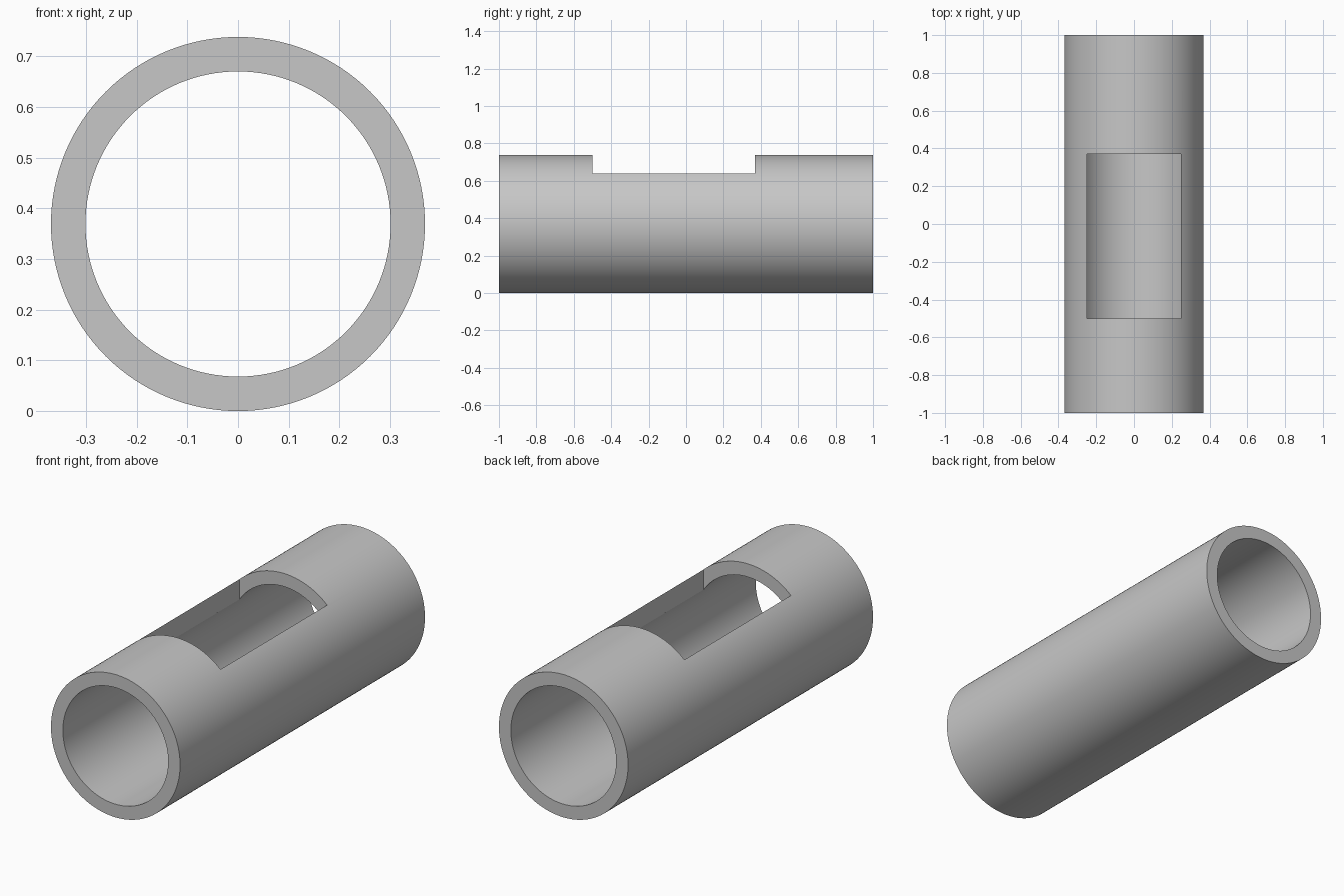
import bpy
import bmesh
import math
from mathutils import Matrix

OUTER, INNER, LENGTH, SEGMENTS = 0.369, 0.301, 2.0, 128
WINDOW_HALF_WIDTH, WINDOW_FRONT, WINDOW_BACK = 0.25, -0.5, 0.37

cube = bpy.data.objects.get("Cube")
if cube:
    bpy.data.objects.remove(cube, do_unlink=True)

# Plain grey material
grey = bpy.data.materials.new("plain_grey")
grey.use_nodes = True
colour = (0.57, 0.57, 0.57, 1)
grey.diffuse_color = colour
grey.node_tree.nodes["Principled BSDF"].inputs["Base Color"].default_value = colour


def make_object(name, bm):
    bmesh.ops.recalc_face_normals(bm, faces=bm.faces)
    mesh = bpy.data.meshes.new(name)
    bm.to_mesh(mesh)
    bm.free()
    mesh.materials.append(grey)
    obj = bpy.data.objects.new(name, mesh)
    bpy.context.collection.objects.link(obj)
    return obj


# Tube: a rectangular wall section revolved around the lengthwise axis
bm = bmesh.new()
half = LENGTH / 2
section = [(INNER, -half), (OUTER, -half), (OUTER, half), (INNER, half)]
rings = []
for i in range(SEGMENTS):
    a = math.tau * i / SEGMENTS
    rings.append([bm.verts.new((r * math.cos(a), y, OUTER + r * math.sin(a)))
                  for r, y in section])
for i, ring in enumerate(rings):
    following = rings[(i + 1) % SEGMENTS]
    for j in range(len(section)):
        k = (j + 1) % len(section)
        bm.faces.new((ring[j], ring[k], following[k], following[j]))
tube = make_object("tube", bm)

# Cutter for the window through the top wall
bm = bmesh.new()
size = (2 * WINDOW_HALF_WIDTH, WINDOW_BACK - WINDOW_FRONT, 1, 1)
centre = (0, (WINDOW_FRONT + WINDOW_BACK) / 2, OUTER + 0.5)
bmesh.ops.create_cube(bm, size=1,
                      matrix=Matrix.Translation(centre) @ Matrix.Diagonal(size))
cutter = make_object("window_cutter", bm)

# Cut the window, then drop the cutter
cut = tube.modifiers.new("window", 'BOOLEAN')
cut.operation = 'DIFFERENCE'
cut.solver = 'EXACT'
cut.object = cutter
bpy.ops.object.select_all(action='DESELECT')
tube.select_set(True)
bpy.context.view_layer.objects.active = tube
bpy.ops.object.modifier_apply(modifier=cut.name)
bpy.data.objects.remove(cutter, do_unlink=True)

# Smooth walls with crisp rims
bpy.ops.object.shade_smooth_by_angle(angle=math.radians(30))
